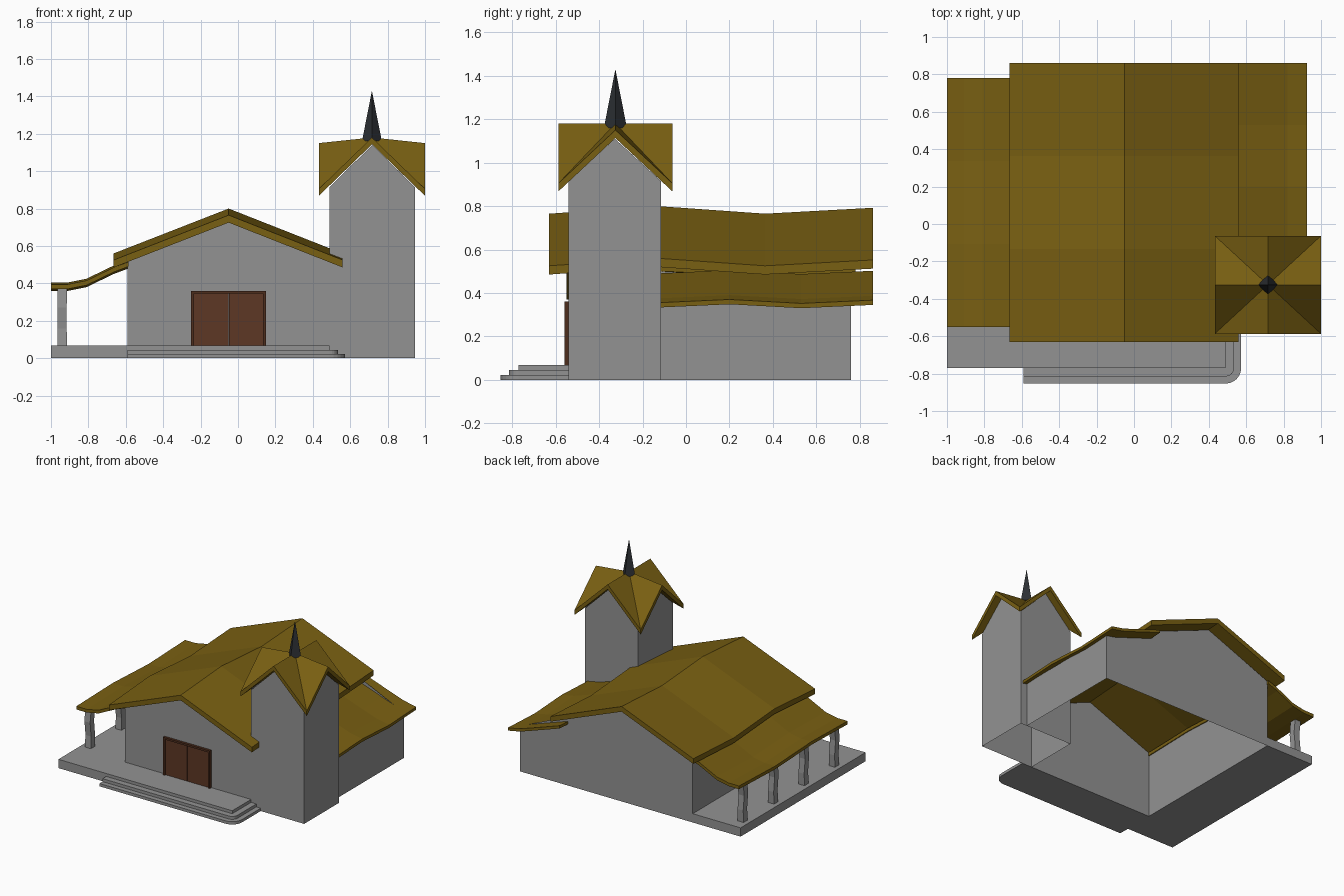
import bpy, bmesh, math

cube = bpy.data.objects.get("Cube")
if cube:
    bpy.data.objects.remove(cube, do_unlink=True)


def material(name, rgb):
    m = bpy.data.materials.new(name)
    m.use_nodes = True
    col = (*rgb, 1)
    m.diffuse_color = col
    m.node_tree.nodes["Principled BSDF"].inputs["Base Color"].default_value = col
    return m


STONE = material("grey stone", (0.29, 0.29, 0.29))
GOLD = material("ochre roof", (0.19, 0.115, 0.006))
DOOR = material("brown door", (0.11, 0.038, 0.018))
FRAME = material("dark door frame", (0.075, 0.026, 0.012))
IRON = material("dark spire", (0.025, 0.028, 0.033))


def finish(name, bm, mat):
    bmesh.ops.remove_doubles(bm, verts=bm.verts, dist=0.0005)
    bmesh.ops.recalc_face_normals(bm, faces=bm.faces)
    me = bpy.data.meshes.new(name)
    bm.to_mesh(me)
    bm.free()
    me.materials.append(mat)
    ob = bpy.data.objects.new(name, me)
    bpy.context.collection.objects.link(ob)
    return ob


def sheets(name, polys, mat):
    bm = bmesh.new()
    for p in polys:
        bm.faces.new([bm.verts.new(c) for c in p])
    return finish(name, bm, mat)


def prism(name, outline, z0, z1, mat):
    """Extrude a plan outline upward."""
    bm = bmesh.new()
    f = bm.faces.new([bm.verts.new((x, y, z0)) for x, y in outline])
    ext = bmesh.ops.extrude_face_region(bm, geom=[f], use_keep_orig=True)
    for v in ext["geom"]:
        if isinstance(v, bmesh.types.BMVert):
            v.co.z = z1
    return finish(name, bm, mat)


def box(name, x0, x1, y0, y1, z0, z1, mat):
    return prism(name, [(x0, y0), (x1, y0), (x1, y1), (x0, y1)], z0, z1, mat)


def thicken(bm, drop):
    """Give a roof sheet vertical thickness."""
    ext = bmesh.ops.extrude_face_region(bm, geom=bm.faces[:], use_keep_orig=True)
    for v in ext["geom"]:
        if isinstance(v, bmesh.types.BMVert):
            v.co.z -= drop


def wavy_roof(name, profile, y0, y1, sag, thick):
    """Sweep an x/z profile along y, shifting each section by the sag."""
    bm = bmesh.new()
    rows = []
    for i, s in enumerate(sag):
        y = y0 + (y1 - y0) * i / (len(sag) - 1)
        rows.append([bm.verts.new((x, y, z + s)) for x, z in profile])
    for a, b in zip(rows, rows[1:]):
        for j in range(len(profile) - 1):
            bm.faces.new((a[j], a[j + 1], b[j + 1], b[j]))
    thicken(bm, thick)
    return finish(name, bm, GOLD)


# Hall walls, open underneath
L, R, AISLE, F, B = -0.59, 0.49, 0.89, -0.54, 0.76
RIDGE, TB = -0.05, -0.115
sheets("hall_walls", [
    [(L, F, 0), (R, F, 0), (R, F, 0.515), (RIDGE, F, 0.727), (L, F, 0.515)],
    [(L, B, 0), (AISLE, B, 0), (AISLE, B, 0.35), (R, B, 0.53),
     (RIDGE, B, 0.742), (L, B, 0.525)],
    [(L, F, 0), (L, B, 0), (L, B, 0.52), (L, F, 0.515)],
    [(AISLE, TB, 0), (AISLE, B, 0), (AISLE, B, 0.35), (AISLE, TB, 0.345)],
], STONE)

# Roofs
wavy_roof("main_roof", [(-0.665, 0.525), (RIDGE, 0.765), (0.56, 0.525)],
          -0.63, 0.86, (0, 0.035, 0, 0.027), 0.04)
wavy_roof("porch_roof", [(-1, 0.385), (-0.91, 0.385), (-0.81, 0.405),
                         (-0.665, 0.475), (-0.585, 0.505)],
          -0.55, 0.78, (0.01, 0.02, 0, 0.015), 0.025)
wavy_roof("aisle_roof", [(0.48, 0.49), (0.7, 0.415), (0.82, 0.375), (0.925, 0.355)],
          -0.13, 0.86, (0, 0.015, -0.003, 0.012), 0.022)

# Bell tower with four gables
TX0, TX1, EAVE = R, 0.945, 0.915
CX, CY = 0.716, -0.325
corners = [(TX0, F), (TX1, F), (TX1, TB), (TX0, TB)]
walls = []
for i in range(4):
    (ax, ay), (bx, by) = corners[i], corners[(i + 1) % 4]
    peak = 1.14 if i % 2 == 0 else 1.11
    walls.append([(ax, ay, 0), (bx, by, 0), (bx, by, EAVE),
                  ((ax + bx) / 2, (ay + by) / 2, peak), (ax, ay, EAVE)])
sheets("tower_walls", walls, STONE)

# Star shaped tower roof
bm = bmesh.new()
HX, HY = 0.284, 0.262
ring = []
for sx, sy in [(-1, -1), (0, -1), (1, -1), (1, 0), (1, 1), (0, 1), (-1, 1), (-1, 0)]:
    z = 0.905 if sx and sy else (1.18 if sy else 1.15)
    ring.append(bm.verts.new((CX + sx * HX, CY + sy * HY, z)))
top = bm.verts.new((CX, CY, 1.18))
for i in range(8):
    bm.faces.new((top, ring[i], ring[(i + 1) % 8]))
thicken(bm, 0.037)
finish("tower_roof", bm, GOLD)

# Spire
bm = bmesh.new()
bmesh.ops.create_cone(bm, cap_ends=True, segments=4, radius1=0.053, radius2=0,
                      depth=0.27)
for v in bm.verts:
    x, y = v.co.x, v.co.y
    if abs(abs(x) - abs(y)) < 0.001:
        v.co.x, v.co.y = (x - y) * math.sqrt(0.5), (x + y) * math.sqrt(0.5)
    v.co.x += CX
    v.co.y += CY
    v.co.z += 1.295
finish("spire", bm, IRON)

# Porch platform wrapping the left and front
PF = -0.77
prism("platform", [(-1, PF), (R, PF), (R, F), (L, F), (L, B), (-1, B)], 0, 0.068, STONE)

# Rounded steps
for name, d, h in (("upper_step", 0.045, 0.045), ("lower_step", 0.083, 0.022)):
    arc = [(R + d * math.sin(a), PF - d * math.cos(a))
           for a in (math.pi / 2 * k / 6 for k in range(7))]
    prism(name, [(L, PF), (L, PF - d)] + arc + [(R + d, F), (R, F), (R, PF)], 0, h, STONE)

# Slightly crooked porch posts
for n in range(4):
    yc = -0.47 + n * 0.373
    bm = bmesh.new()
    prev = None
    for z, w, dy in ((0.06, 0.026, 0), (0.16, 0.024, 0.004),
                     (0.27, 0.024, -0.008), (0.385, 0.026, 0.006)):
        loop = [bm.verts.new((-0.94 + sx * w, yc + dy + sy * w, z))
                for sx, sy in ((-1, -1), (1, -1), (1, 1), (-1, 1))]
        if prev:
            for i in range(4):
                j = (i + 1) % 4
                bm.faces.new((prev[i], prev[j], loop[j], loop[i]))
        else:
            bm.faces.new(loop)
        prev = loop
    bm.faces.new(prev)
    finish("porch_post_%d" % (n + 1), bm, STONE)

# Double door and frame
D0, D1, DT = -0.25, 0.15, 0.36
for name, x0, x1, z0 in (("frame_right", D0, D0 + 0.015, 0.068),
                         ("frame_left", D1 - 0.015, D1, 0.068),
                         ("frame_top", D0, D1, DT - 0.015)):
    box("door_" + name, x0, x1, -0.56, F, z0, DT, FRAME)
for name, x0, x1 in (("door_leaf_right", D0 + 0.015, -0.0515),
                     ("door_leaf_left", -0.0485, D1 - 0.015)):
    box(name, x0, x1, -0.549, F, 0.068, DT - 0.015, DOOR)
